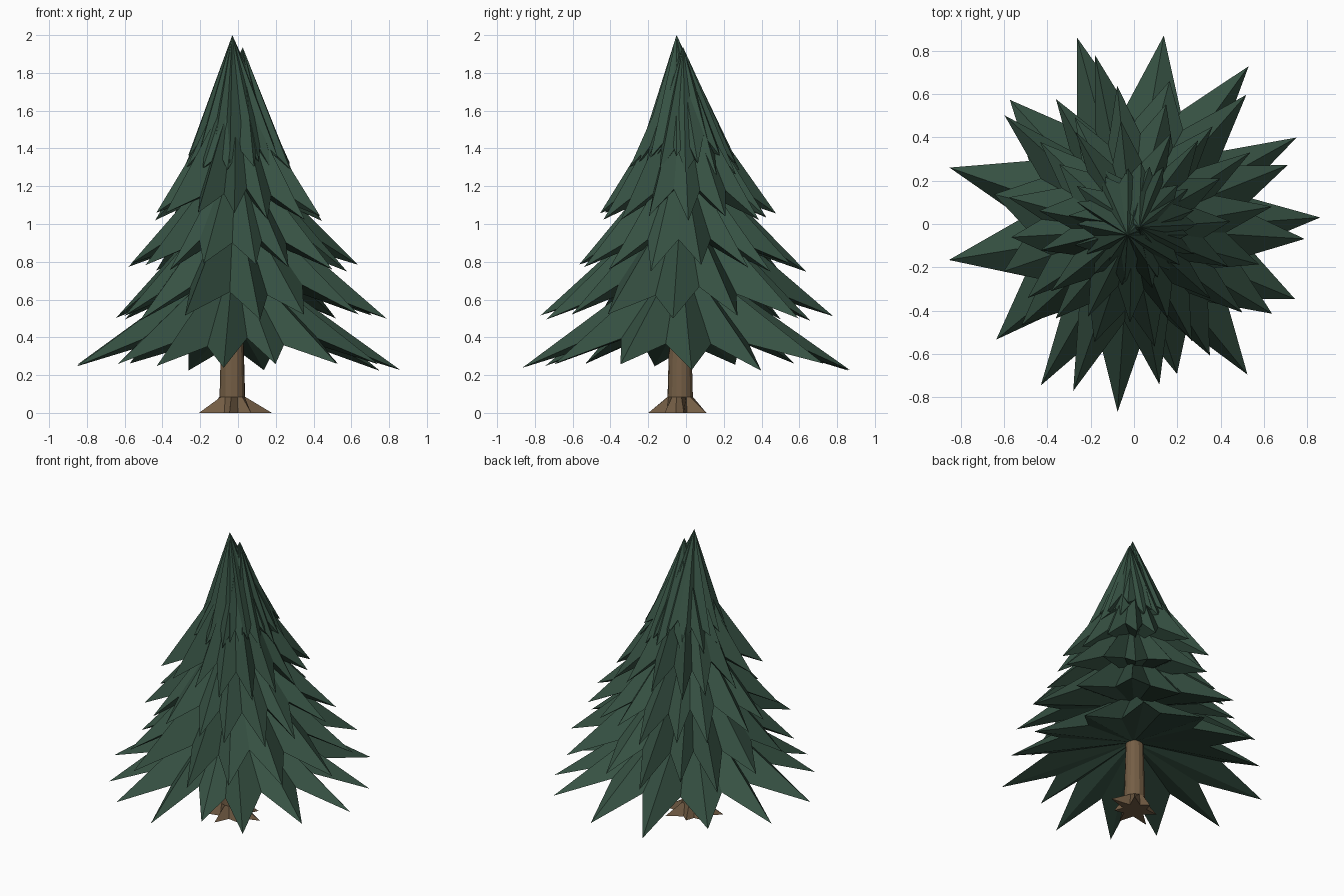
import bpy
import bmesh
import math
import random

random.seed(4)

cube = bpy.data.objects.get("Cube")
if cube:
    bpy.data.objects.remove(cube, do_unlink=True)


def make_material(name, color):
    material = bpy.data.materials.new(name)
    material.use_nodes = True
    material.diffuse_color = color
    material.node_tree.nodes["Principled BSDF"].inputs["Base Color"].default_value = color
    return material


needle_green = make_material("needle green", (0.037, 0.083, 0.056, 1))
bark_brown = make_material("bark brown", (0.175, 0.112, 0.06, 1))


def finish(bm, name, material):
    bmesh.ops.recalc_face_normals(bm, faces=bm.faces[:])
    mesh = bpy.data.meshes.new(name)
    bm.to_mesh(mesh)
    bm.free()
    mesh.materials.append(material)
    tree_part = bpy.data.objects.new(name, mesh)
    bpy.context.collection.objects.link(tree_part)
    return tree_part


def polar(angle, radius, z, center=(0, 0)):
    a = math.radians(angle)
    return (center[0] + radius * math.cos(a), center[1] + radius * math.sin(a), z)


def scattered_tips(count, radius, start):
    """Uneven ring of (angle, radius) branch tips."""
    step = 360 / count
    return [(start + step * (i + random.uniform(-0.2, 0.2)),
             radius * random.uniform(0.92, 1.06)) for i in range(count)]


def branch_layer(name, tips, tip_z, valley_r, valley_z, apex, under_z):
    """Folded star skirt: ridges run from the apex to each tip, hollow underneath."""
    bm = bmesh.new()
    top = bm.verts.new(apex)
    under = bm.verts.new((apex[0], apex[1], under_z))
    ring = []
    for i, (angle, radius) in enumerate(tips):
        following = tips[(i + 1) % len(tips)][0]
        gap = (following - angle) % 360
        ring.append(bm.verts.new(polar(angle, radius, tip_z + random.uniform(-0.025, 0.025))))
        ring.append(bm.verts.new(polar(angle + gap / 2, valley_r * random.uniform(0.93, 1.07),
                                       valley_z + random.uniform(-0.03, 0.03))))
    for i, vert in enumerate(ring):
        neighbour = ring[(i + 1) % len(ring)]
        bm.faces.new((vert, neighbour, top))
        bm.faces.new((neighbour, vert, under))
    return finish(bm, name, needle_green)


# Two widest branch layers
bottom_tips = [(2, .86), (28, .85), (54, .9), (81, .88), (107, .9), (135, .81), (163, .89),
               (191, .87), (220, .83), (240, .86), (265, .87), (286, .72), (307, .87), (335, .82)]
branch_layer("bottom_branches", bottom_tips, 0.24, 0.54, 0.37, (-0.02, -0.03, 0.86), 0.5)

lower_tips = [(21, .76), (49, .79), (76, .68), (103, .8), (122, .68), (140, .78), (168, .66),
              (200, .64), (222, .7), (250, .82), (279, .75), (300, .7), (327, .76), (355, .79)]
branch_layer("lower_branches", lower_tips, 0.51, 0.47, 0.65, (-0.02, -0.02, 1.2), 0.76)

# Narrower layers towards the top
branch_layer("middle_branches", scattered_tips(16, 0.61, 8), 0.77, 0.4, 0.89,
             (-0.01, -0.03, 1.43), 0.98)
branch_layer("upper_branches", scattered_tips(15, 0.48, 0), 1.04, 0.31, 1.17,
             (-0.01, -0.02, 1.76), 1.22)
branch_layer("second_peak", scattered_tips(13, 0.3, 5), 1.28, 0.21, 1.39,
             (0.025, -0.015, 1.935), 1.42)
branch_layer("top_peak", scattered_tips(13, 0.27, 15), 1.34, 0.19, 1.44,
             (-0.03, -0.05, 2.0), 1.46)

# Trunk with pointed roots
roots = [(5, .21), (50, .18), (105, .12), (160, .15), (208, .2), (265, .17), (320, .13)]
trunk_center = (-0.03, -0.03)
bm = bmesh.new()
rings = [[], [], []]
for i, (angle, reach) in enumerate(roots):
    gap = (roots[(i + 1) % len(roots)][0] - angle) % 360
    for a, foot in ((angle, reach), (angle + gap / 2, 0.078)):
        for ring, radius, z in zip(rings, (foot, 0.068, 0.054), (0, 0.085, 0.6)):
            ring.append(bm.verts.new(polar(a, radius, z, trunk_center)))
for low, high in zip(rings, rings[1:]):
    for i in range(len(low)):
        j = (i + 1) % len(low)
        bm.faces.new((low[i], low[j], high[j], high[i]))
bm.faces.new(rings[0])
bm.faces.new(rings[-1])
finish(bm, "trunk_and_roots", bark_brown)
